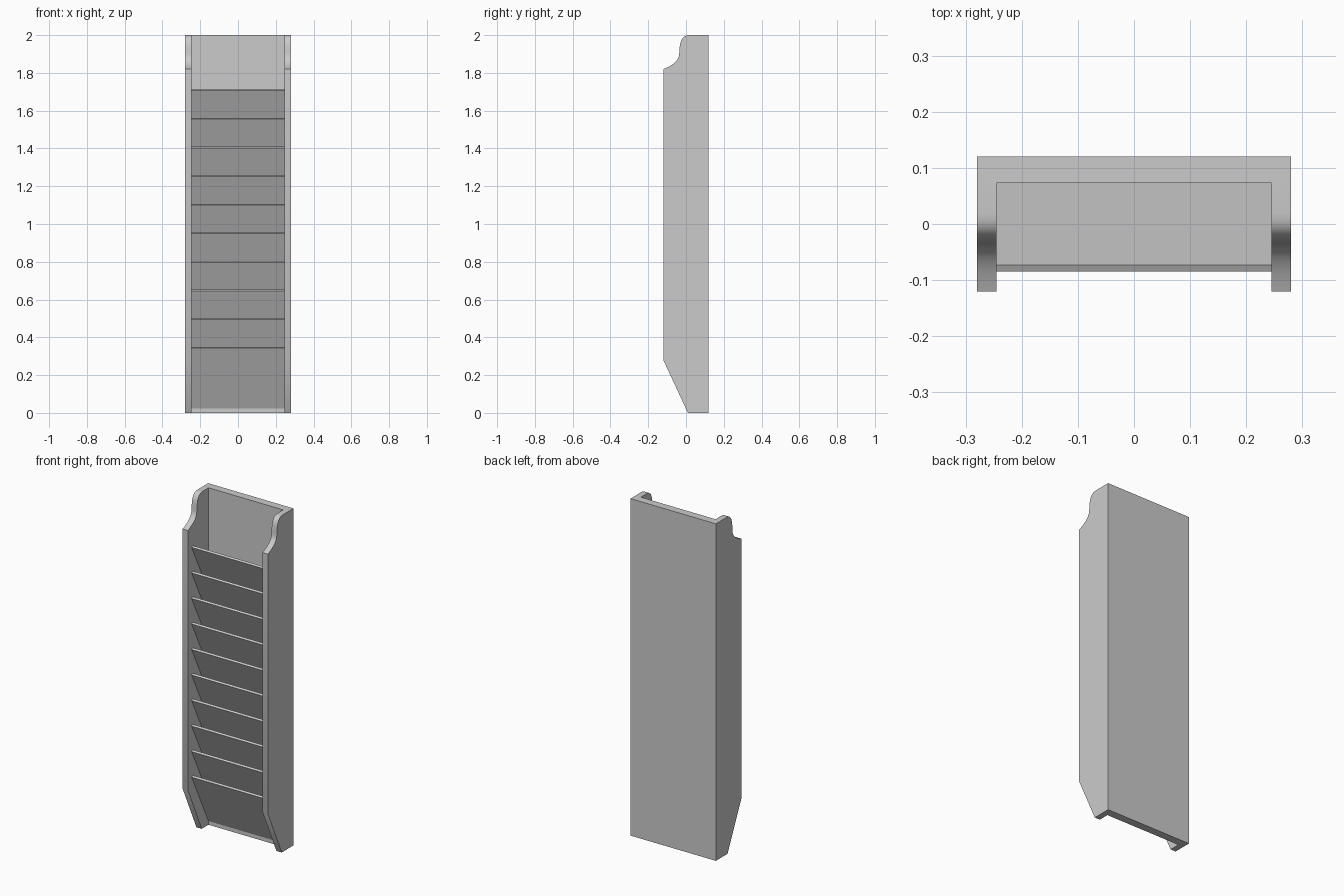
import bpy, bmesh
from mathutils import Vector
from mathutils.geometry import interpolate_bezier

if "Cube" in bpy.data.objects:
    bpy.data.objects.remove(bpy.data.objects["Cube"])


def extrude_profile(name, profile, half_width):
    """Extrude a closed (y, z) profile along x, symmetric about x = 0."""
    bm = bmesh.new()
    face = bm.faces.new([bm.verts.new((-half_width, y, z)) for y, z in profile])
    result = bmesh.ops.extrude_face_region(bm, geom=[face])
    moved = [v for v in result["geom"] if isinstance(v, bmesh.types.BMVert)]
    bmesh.ops.translate(bm, verts=moved, vec=(2 * half_width, 0, 0))
    bmesh.ops.recalc_face_normals(bm, faces=bm.faces)
    mesh = bpy.data.meshes.new(name)
    bm.to_mesh(mesh)
    bm.free()
    obj = bpy.data.objects.new(name, mesh)
    bpy.context.collection.objects.link(obj)
    return obj


def curve(*points, steps=10):
    return [(p.x, p.y) for p in interpolate_bezier(*[Vector(p) for p in points], steps)]


# Side outline with the S-curved top shoulder and the chamfered foot
concave = curve((-0.12, 1.82), (-0.075, 1.838), (-0.038, 1.862), (-0.036, 1.90))
convex = curve((-0.036, 1.90), (-0.034, 1.965), (-0.025, 2.0), (0.02, 2.0))
outline = [(0.12, 0), (0.01, 0), (-0.12, 0.28)] + concave + convex[1:] + [(0.12, 2.0)]
body = extrude_profile("rack_body", outline, 0.28)

# Channel cut through the body, leaving two side walls and the back panel
cutter = extrude_profile("channel_cutter",
                         [(-0.2, -0.1), (0.073, -0.1), (0.073, 2.1), (-0.2, 2.1)], 0.245)
cutter.hide_render = True
cut = body.modifiers.new("channel", "BOOLEAN")
cut.operation = "DIFFERENCE"
cut.solver = "EXACT"
cut.object = cutter
bpy.context.view_layer.objects.active = body
body.select_set(True)
bpy.ops.object.modifier_apply(modifier=cut.name)
bpy.data.objects.remove(cutter)
bpy.ops.object.shade_smooth_by_angle(angle=0.5)

# Ten tilted pocket dividers, leaning forward from the back panel
for i in range(10):
    z = 0.349 + i * 0.1515
    extrude_profile(f"pocket_divider_{i + 1}",
                    [(-0.073, z), (-0.085, z - 0.006),
                     (0.08, z - 0.341), (0.08, z - 0.311)], 0.25)
